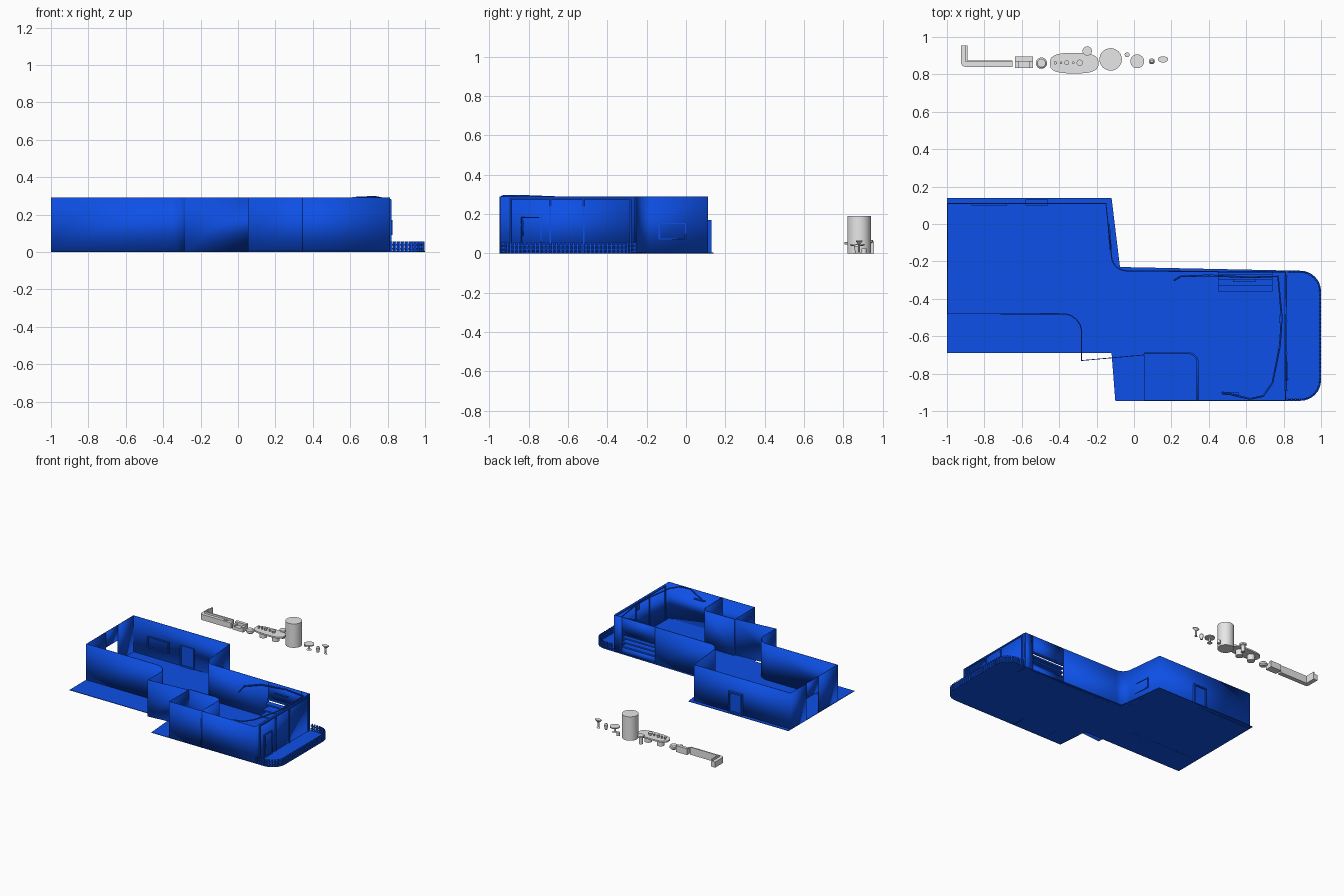
import bpy, bmesh, math
from mathutils import Vector

if "Cube" in bpy.data.objects:
    bpy.data.objects.remove(bpy.data.objects["Cube"], do_unlink=True)


def material(name, rgb):
    m = bpy.data.materials.new(name)
    m.use_nodes = True
    m.diffuse_color = (*rgb, 1)
    m.node_tree.nodes["Principled BSDF"].inputs["Base Color"].default_value = (*rgb, 1)
    return m


BLUE = material("building blue", (0.004, 0.08, 0.8))
GREY = material("furniture grey", (0.8, 0.8, 0.8))
H = 0.29


def add(name, bm, mat, smooth=False):
    bmesh.ops.recalc_face_normals(bm, faces=bm.faces)
    mesh = bpy.data.meshes.new(name)
    bm.to_mesh(mesh)
    bm.free()
    ob = bpy.data.objects.new(name, mesh)
    bpy.context.collection.objects.link(ob)
    mesh.materials.append(mat)
    if smooth:
        bpy.ops.object.select_all(action='DESELECT')
        ob.select_set(True)
        bpy.context.view_layer.objects.active = ob
        bpy.ops.object.shade_smooth_by_angle(angle=math.radians(35))
    return ob


def box_into(bm, x0, x1, y0, y1, z0, z1):
    vs = bmesh.ops.create_cube(bm, size=1)["verts"]
    for v in vs:
        v.co = Vector((x1 if v.co.x > 0 else x0, y1 if v.co.y > 0 else y0, z1 if v.co.z > 0 else z0))


def boxes(name, dims, mat=BLUE):
    bm = bmesh.new()
    for d in dims:
        box_into(bm, *d)
    return add(name, bm, mat)


def arc(cx, cy, r, a0, a1, n=8):
    angles = [math.radians(a0 + (a1 - a0) * i / n) for i in range(n + 1)]
    return [(cx + r * math.cos(a), cy + r * math.sin(a)) for a in angles]


def prism(name, pts, z0, z1, mat):
    bm = bmesh.new()
    f = bm.faces.new([bm.verts.new((x, y, z0)) for x, y in pts])
    up = bmesh.ops.extrude_face_region(bm, geom=[f])["geom"]
    for v in up:
        if isinstance(v, bmesh.types.BMVert):
            v.co.z = z1
    return add(name, bm, mat, True)


def wall(name, pts, z0=0.0, z1=H, thick=0.006):
    bm = bmesh.new()
    cols = [(bm.verts.new((x, y, z0)), bm.verts.new((x, y, z1))) for x, y in pts]
    for a, b in zip(cols, cols[1:]):
        bm.faces.new((a[0], b[0], b[1], a[1]))
    ob = add(name, bm, BLUE, True)
    mod = ob.modifiers.new("thickness", 'SOLIDIFY')
    mod.thickness, mod.offset = thick, 0
    return ob


def lathe(name, x, y, profile, mat=GREY, n=24):
    bm = bmesh.new()
    rings = [[bm.verts.new((x + r * math.cos(math.tau * i / n), y + r * math.sin(math.tau * i / n), z))
              for i in range(n)] for r, z in profile]
    for a, b in zip(rings, rings[1:]):
        for i in range(n):
            bm.faces.new((a[i], a[(i + 1) % n], b[(i + 1) % n], b[i]))
    bm.faces.new(rings[0])
    bm.faces.new(rings[-1])
    return add(name, bm, mat, True)


# Floor slab with rounded terrace corners
floor = [(-1, 0.14), (-1, -0.69), (-0.12, -0.69), (-0.1, -0.945)]
floor += arc(0.89, -0.835, 0.11, -90, 0) + arc(0.89, -0.36, 0.11, 0, 90)
prism("floor", floor + [(-0.075, -0.23), (-0.12, 0.14)], 0, 0.004, BLUE)

# Outer walls, split around the openings
wall("left_wall_rear", [(-0.997, -0.09), (-0.997, 0.11)])
wall("left_wall_lintel", [(-0.997, -0.24), (-0.997, -0.09)], 0.17)
front = [(-0.997, -0.24), (-0.997, -0.48)] + arc(-0.38, -0.58, 0.1, 90, 0)
wall("front_wall", front + [(-0.28, -0.73), (0.055, -0.7), (0.055, -0.942), (0.81, -0.942), (0.81, -0.26)])
wall("back_wall_right", [(0.81, -0.255), (0.74, -0.255)])
wall("back_wall_sill", [(0.74, -0.255), (0.45, -0.255)], 0, 0.05)
wall("back_wall_lintel", [(0.74, -0.255), (0.45, -0.255)], 0.16)
back = [(0.45, -0.255)] + arc(-0.04, -0.17, 0.08, 270, 186)
wall("back_wall", back + [(-0.15, 0.11), (-0.997, 0.11)])

# Corner room partition
wall("room_partition", [(0.055, -0.69)] + arc(0.29, -0.74, 0.05, 90, 0) + [(0.34, -0.947)], thick=0.01)

# Slatted shelves in the rear opening
boxes("shelf_slats", [(0.45, 0.74, -0.36 + 0.03 * i, -0.255, z, z + 0.012)
                      for i, z in enumerate((0.05, 0.085, 0.12, 0.15))])


def frame(name, axis, a0, a1, z0, z1, d0, d1, w=0.006):
    """Rectangular frame lying along x or along y."""
    bars = [(a0, a0 + w, z0, z1), (a1 - w, a1, z0, z1), (a0, a1, z1 - w, z1), (a0, a1, z0, z0 + w)]
    return boxes(name, [(a, b, d0, d1, c, d) if axis == 'x' else (d0, d1, a, b, c, d) for a, b, c, d in bars])


# Windows and doors
frame("rear_window", 'x', -0.87, -0.68, 0.075, 0.165, 0.1, 0.109)
frame("rear_door_frame", 'x', -0.58, -0.46, 0.004, 0.17, 0.1, 0.13, 0.01)
boxes("rear_door", [(-0.57, -0.47, 0.105, 0.118, 0.004, 0.16)])
side_window = frame("side_window", 'y', -0.14, 0.0, 0.07, 0.155, -0.006, 0.006)
side_window.location.x = -0.135
side_window.rotation_euler.z = math.radians(4)

# Glazed facade: posts, beams and a door
posts = [(0.804, 0.82, y - 0.004, y + 0.004, 0.004, 0.28) for y in (-0.89, -0.69, -0.52, -0.28)]
boxes("facade_posts", posts + [(0.804, 0.818, -0.89, -0.28, 0.274, 0.282)])
frame("facade_door_frame", 'y', -0.84, -0.735, 0.004, 0.185, 0.81, 0.82)
boxes("facade_door_handle", [(0.81, 0.826, -0.832, -0.826, 0.09, 0.17)])

# Hanging cord around the upper walls
cord = bpy.data.curves.new("hanging_cord", 'CURVE')
cord.dimensions = '3D'
cord.bevel_depth = 0.005
cord.bevel_resolution = 1
path = [(0.215, -0.3, 0.16), (0.25, -0.28, 0.21), (0.4, -0.275, 0.26), (0.62, -0.285, 0.285), (0.77, -0.28, 0.27),
        (0.79, -0.5, 0.28), (0.78, -0.65, 0.285), (0.74, -0.85, 0.293), (0.69, -0.92, 0.293), (0.62, -0.935, 0.29),
        (0.47, -0.9, 0.24)]
spline = cord.splines.new('POLY')
spline.points.add(len(path) - 1)
for p, co in zip(spline.points, path):
    p.co = (*co, 1)
cord.materials.append(BLUE)
bpy.context.collection.objects.link(bpy.data.objects.new("hanging_cord", cord))
boxes("cord_lamps", [(0.47, 0.56, -0.915, -0.897, 0.235, 0.243), (0.53, 0.65, -0.31, -0.295, 0.235, 0.243),
                     (0.775, 0.785, -0.53, -0.49, 0.24, 0.29)])

# Picket fence along the terrace edge
edge = [(0.82, -0.938)] + arc(0.89, -0.835, 0.103, -90, 0) + arc(0.89, -0.36, 0.103, 0, 90) + [(0.82, -0.257)]
for name, z in (("fence_rail_low", 0.014), ("fence_rail_high", 0.034)):
    wall(name, edge, z, z + 0.008, 0.004)
bm = bmesh.new()
carry, step = 0.0, 0.0215
for a, b in zip(edge, edge[1:]):
    a, b = Vector(a), Vector(b)
    length = (b - a).length
    while carry < length:
        p = a.lerp(b, carry / length)
        box_into(bm, p.x - 0.005, p.x + 0.005, p.y - 0.005, p.y + 0.005, 0.004, 0.056)
        carry += step
    carry -= length
add("fence_pickets", bm, BLUE)

# L-shaped counter with a raised rim
outer = [(-0.65, 0.875), (-0.89, 0.875), (-0.89, 0.955), (-0.925, 0.955)]
outer += arc(-0.9, 0.865, 0.025, 180, 270, 5) + [(-0.65, 0.84)]
prism("counter", outer, 0, 0.045, GREY)
boxes("counter_rim", [(-0.9, -0.65, 0.866, 0.875, 0.045, 0.06), (-0.9, -0.89, 0.87, 0.955, 0.045, 0.06),
                      (-0.72, -0.69, 0.85, 0.856, 0.045, 0.052)], GREY)

# Armchair
boxes("armchair", [(-0.62, -0.555, 0.835, 0.88, 0, 0.025), (-0.635, -0.54, 0.87, 0.895, 0, 0.05),
                   (-0.635, -0.615, 0.835, 0.88, 0, 0.038), (-0.56, -0.54, 0.835, 0.88, 0, 0.038)], GREY)

# Stools and the round pillar
lathe("round_stool", -0.495, 0.86, [(0.02, 0), (0.03, 0.01), (0.03, 0.025), (0.022, 0.032)])
lathe("bar_stool", -0.25, 0.925, [(0.015, 0), (0.015, 0.05), (0.025, 0.055), (0.025, 0.068)])
lathe("pillar", -0.125, 0.88, [(0.06, 0), (0.06, 0.19)], n=32)

# Oval table with pedestals and tableware
oval = [(-0.32 + 0.13 * math.copysign(abs(math.cos(t)) ** 0.7, math.cos(t)),
         0.86 + 0.055 * math.copysign(abs(math.sin(t)) ** 0.7, math.sin(t)))
        for t in (math.tau * i / 40 for i in range(40))]
prism("oval_table_top", oval, 0.045, 0.057, GREY)
for i, x in enumerate((-0.38, -0.27)):
    lathe("table_pedestal_%d" % i, x, 0.86, [(0.028, 0), (0.028, 0.045)])
for i, (x, r) in enumerate(((-0.42, 0.009), (-0.39, 0.007), (-0.36, 0.013), (-0.325, 0.007), (-0.29, 0.017))):
    lathe("tableware_%d" % i, x, 0.862, [(r * 0.7, 0.057), (r, 0.075)], n=12)

# Small side tables, pot and flared vase
lathe("side_stool", -0.037, 0.905, [(0.013, 0), (0.013, 0.025)], n=16)
lathe("round_table", 0.017, 0.87, [(0.02, 0), (0.008, 0.006), (0.008, 0.035), (0.037, 0.04), (0.037, 0.048)])
lathe("plant_pot", 0.095, 0.87, [(0.009, 0), (0.016, 0.03), (0.016, 0.036), (0.008, 0.046)], n=14)
vase = lathe("flared_vase", 0, 0, [(0.015, 0), (0.007, 0.008), (0.008, 0.045), (0.028, 0.062), (0.028, 0.066)], n=16)
vase.location = (0.155, 0.88, 0)
vase.scale.y = 0.6
